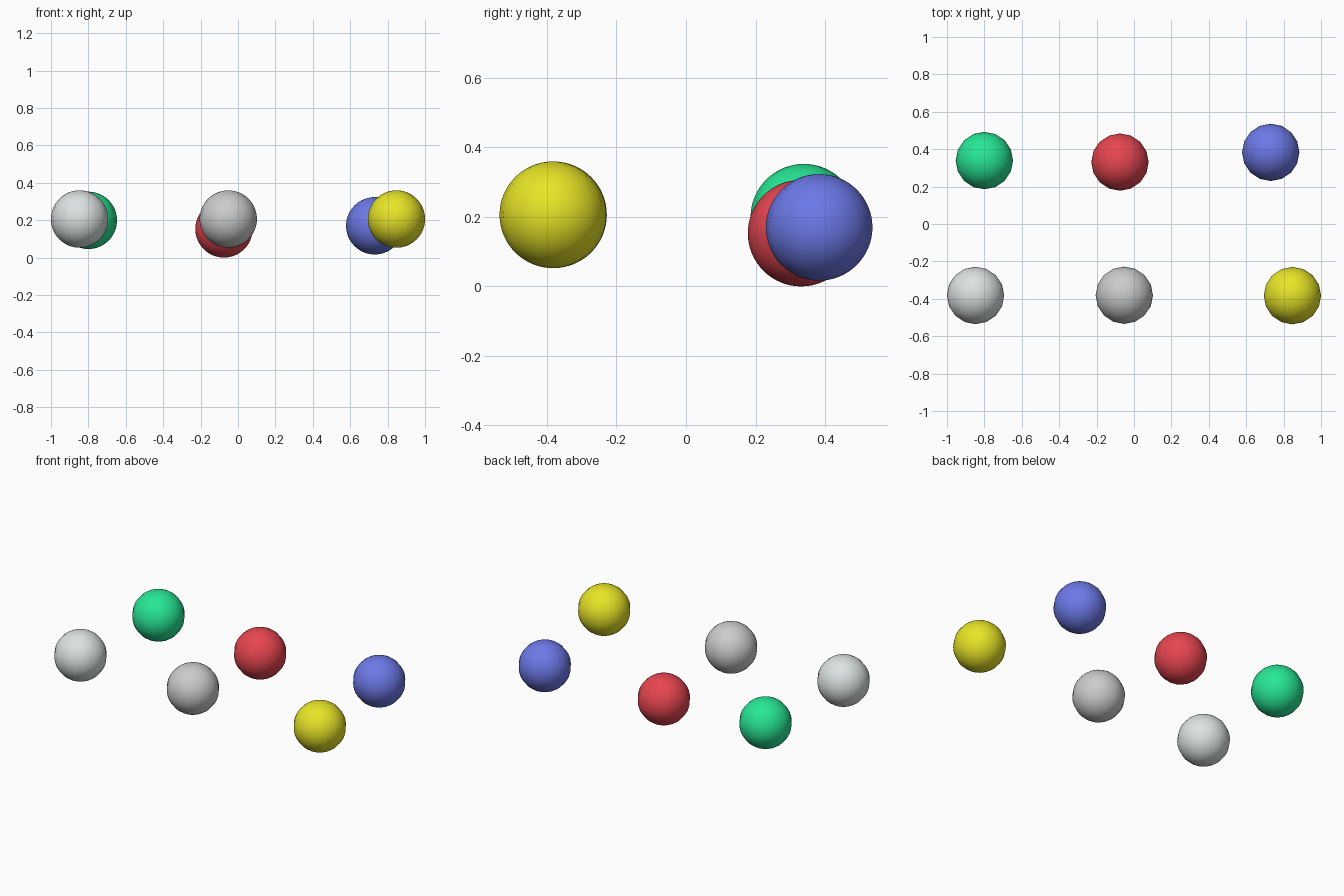
import bpy

if "Cube" in bpy.data.objects:
    bpy.data.objects.remove(bpy.data.objects["Cube"])

RADIUS = 0.1533

# name: (centre, colour or None for plain grey)
BALLS = {
    "pale_ball": ((-0.847, -0.382, 0.206), (0.72, 0.77, 0.76, 1)),
    "grey_ball": ((-0.052, -0.381, 0.206), None),
    "yellow_ball": ((0.847, -0.383, 0.206), (0.80, 0.78, 0.02, 1)),
    "green_ball": ((-0.800, 0.339, 0.199), (0.02, 0.80, 0.30, 1)),
    "red_ball": ((-0.075, 0.331, 0.1533), (0.80, 0.06, 0.08, 1)),
    "blue_ball": ((0.731, 0.383, 0.170), (0.15, 0.19, 0.80, 1)),
}


def add_ball(name, centre, colour):
    # sixteen-sided plan with a finely stepped round profile
    bpy.ops.mesh.primitive_uv_sphere_add(
        segments=16, ring_count=32, radius=RADIUS, location=centre)
    ball = bpy.context.object
    ball.name = name
    bpy.ops.object.shade_smooth()
    if colour:
        mat = bpy.data.materials.new(name + "_paint")
        mat.diffuse_color = colour
        mat.use_nodes = True
        mat.node_tree.nodes["Principled BSDF"].inputs["Base Color"].default_value = mat.diffuse_color
        ball.data.materials.append(mat)


# two loose rows of three balls
for name, (centre, colour) in BALLS.items():
    add_ball(name, centre, colour)
